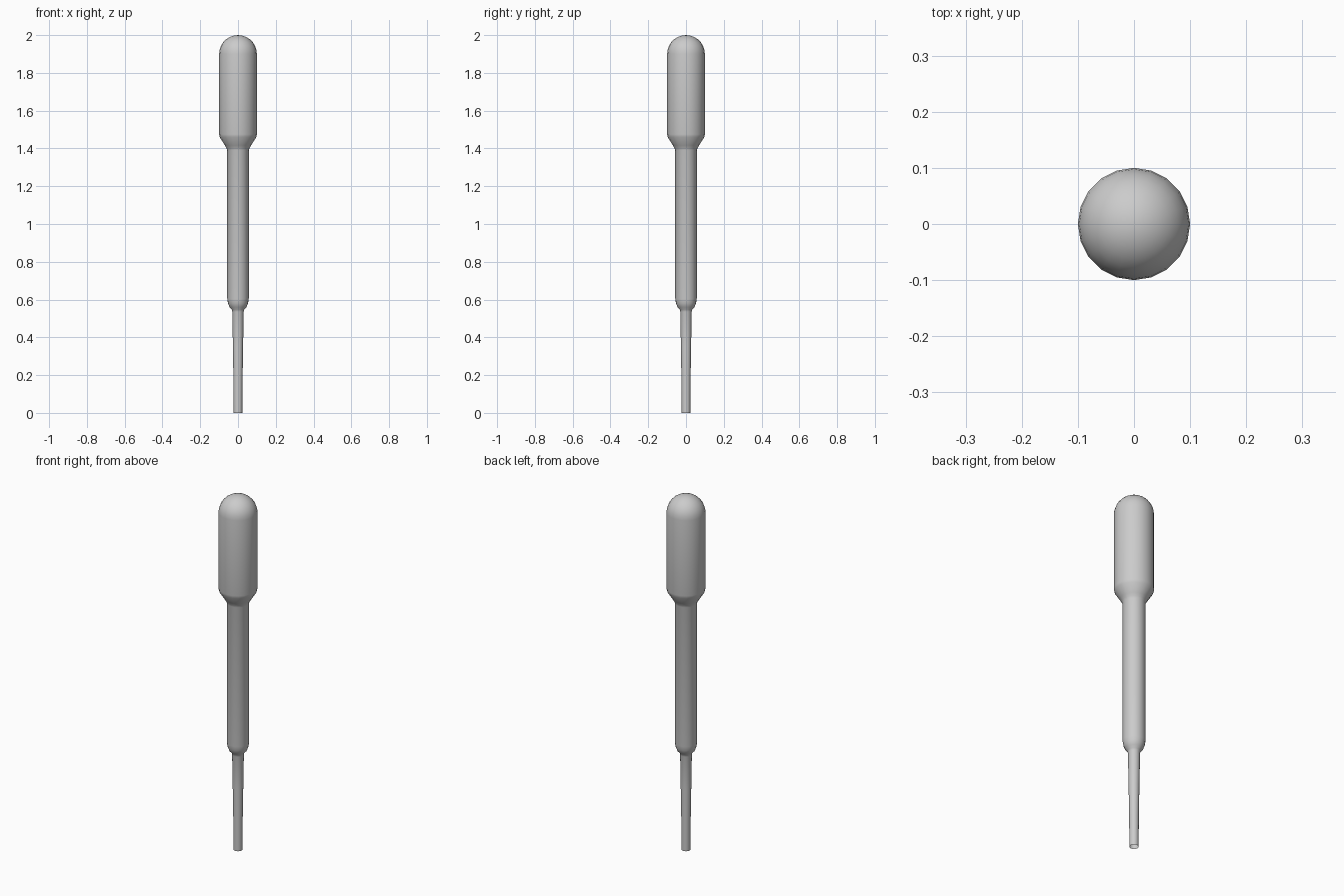
import bpy, bmesh, math

if "Cube" in bpy.data.objects:
    bpy.data.objects.remove(bpy.data.objects["Cube"])

SIDES = 20

# Half profile (radius, height), from open tip to bulb
profile = [
    (0.023, 0.0), (0.024, 0.17), (0.027, 0.35), (0.030, 0.535),  # thin tip
    (0.033, 0.547), (0.045, 0.56), (0.053, 0.58), (0.057, 0.605),  # shoulder
    (0.057, 1.39), (0.061, 1.402), (0.069, 1.416),  # barrel and neck
    (0.097, 1.46), (0.10, 1.475),  # flare to bulb
]
# Rounded bulb top
for i in range(7):
    a = math.radians(90 * i / 7)
    profile.append((0.1 * math.cos(a), 1.9 + 0.1 * math.sin(a)))

# Spin the profile into an open-ended shell
bm = bmesh.new()
rings = []
for r, z in profile:
    rings.append([bm.verts.new((r * math.cos(2 * math.pi * k / SIDES),
                                r * math.sin(2 * math.pi * k / SIDES), z))
                  for k in range(SIDES)])
for low, high in zip(rings, rings[1:]):
    for k in range(SIDES):
        n = (k + 1) % SIDES
        bm.faces.new((low[k], low[n], high[n], high[k]))
pole = bm.verts.new((0, 0, 2.0))
for k in range(SIDES):
    bm.faces.new((rings[-1][k], rings[-1][(k + 1) % SIDES], pole))

mesh = bpy.data.meshes.new("dropper_pipette")
bm.to_mesh(mesh)
bm.free()
pipette = bpy.data.objects.new("dropper_pipette", mesh)
bpy.context.collection.objects.link(pipette)

# Smooth shading
bpy.context.view_layer.objects.active = pipette
pipette.select_set(True)
bpy.ops.object.shade_smooth_by_angle(angle=math.radians(40))
